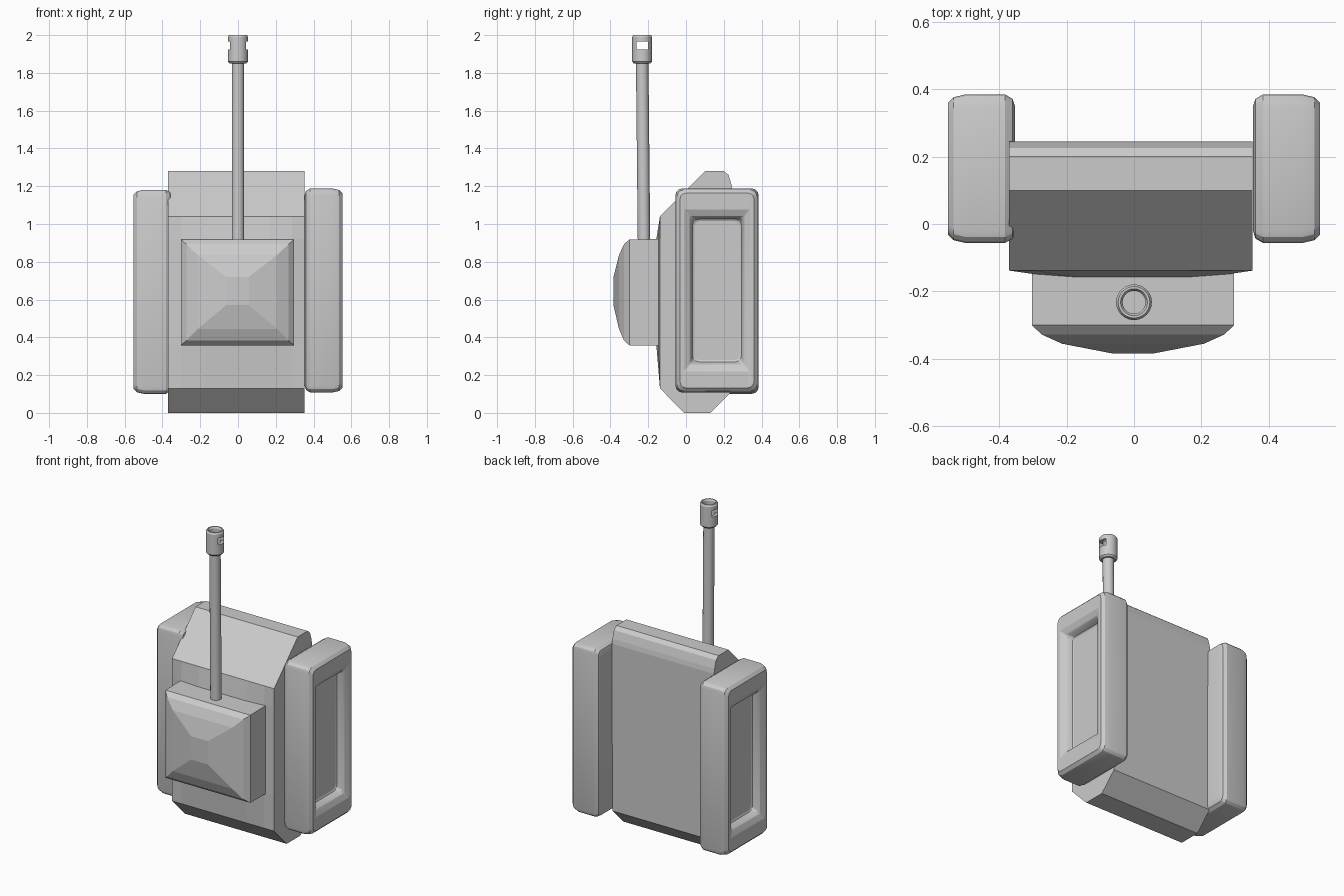
import bpy, bmesh, math

if "Cube" in bpy.data.objects:
    bpy.data.objects.remove(bpy.data.objects["Cube"])


def loft(name, rings, smooth=None):
    """Skin a list of equal-length closed point loops and cap both ends."""
    bm = bmesh.new()
    loops = [[bm.verts.new(p) for p in ring] for ring in rings]
    n = len(loops[0])
    for a, b in zip(loops, loops[1:]):
        for i in range(n):
            j = (i + 1) % n
            bm.faces.new((a[i], a[j], b[j], b[i]))
    bm.faces.new(loops[0][::-1])
    bm.faces.new(loops[-1])
    bmesh.ops.recalc_face_normals(bm, faces=bm.faces)
    me = bpy.data.meshes.new(name)
    bm.to_mesh(me)
    bm.free()
    ob = bpy.data.objects.new(name, me)
    bpy.context.collection.objects.link(ob)
    bpy.ops.object.select_all(action='DESELECT')
    ob.select_set(True)
    bpy.context.view_layer.objects.active = ob
    if smooth:
        bpy.ops.object.shade_smooth_by_angle(angle=math.radians(smooth))
    return ob


def rounded_rect(hw, hh, r, seg=3):
    """Points of a rounded rectangle centred on the origin."""
    pts = []
    for k, (sx, sy) in enumerate(((1, 1), (-1, 1), (-1, -1), (1, -1))):
        for s in range(seg + 1):
            a = math.pi / 2 * (k + s / seg)
            pts.append((sx * (hw - r) + r * math.cos(a),
                        sy * (hh - r) + r * math.sin(a)))
    return pts


def circle(r, y, z, n=24):
    return [(r * math.cos(2 * math.pi * i / n), y + r * math.sin(2 * math.pi * i / n), z)
            for i in range(n)]


# Body: side profile (y, z, bulge weight), front gently bowed across x
profile = [(-0.01, 0, 0), (0.13, 0, 0), (0.24, 0.11, 0), (0.245, 1.18, 0),
           (0.24, 1.21, 0), (0.225, 1.26, 0), (0.20, 1.28, 0), (0.10, 1.28, 0),
           (-0.138, 1.04, 0), (-0.138, 0.92, 1), (-0.138, 0.36, 1), (-0.138, 0.13, 0)]
stations = [(-0.37, 0), (-0.30, 0.010), (-0.175, 0.019),
            (0.165, 0.019), (0.285, 0.010), (0.352, 0)]
loft("body", [[(x, y - b * w, z) for y, z, w in profile] for x, b in stations])

# Front pack: box with a domed, faceted front (y, half width, half height, centre z)
pack = [(-0.13, 0.30, 0.282, 0.638), (-0.30, 0.30, 0.28, 0.638),
        (-0.328, 0.27, 0.255, 0.638), (-0.355, 0.21, 0.195, 0.64),
        (-0.384, 0.06, 0.075, 0.645)]
loft("front_pack", [[(sx * w - 0.003, y, cz + sz * h)
                     for sx, sz in ((-1, -1), (1, -1), (1, 1), (-1, 1))]
                    for y, w, h, cz in pack])

# Side pods: rounded blocks with a stepped recess in the outer face
pod = [(0.353, 0.185, 0.505, 0.02), (0.36, 0.207, 0.527, 0.03),
       (0.382, 0.22, 0.54, 0.035), (0.50, 0.22, 0.54, 0.035),
       (0.535, 0.212, 0.532, 0.035), (0.552, 0.195, 0.515, 0.03),
       (0.552, 0.174, 0.428, 0.004), (0.536, 0.145, 0.395, 0.008),
       (0.525, 0.138, 0.388, 0.02), (0.495, 0.130, 0.378, 0.035),
       (0.49, 0.120, 0.368, 0.03)]
for name, side, dz in (("right_pod", 1, 0.0), ("left_pod", -1, -0.007)):
    loft(name, [[(side * x, 0.164 + u, 0.648 + dz + v)
                 for u, v in rounded_rect(hw, hh, r)] for x, hw, hh, r in pod],
         smooth=20)

# Antenna rod, leaning very slightly forward
loft("antenna_rod", [circle(0.033, -0.222, 0.88), circle(0.033, -0.232, 1.86)], smooth=30)

# Hollow antenna tip with a window through both sides
tip = [(0.044, 1.85), (0.053, 1.86), (0.053, 1.99), (0.047, 2.0),
       (0.040, 2.0), (0.034, 1.99), (0.034, 1.87)]
bpy.ops.mesh.primitive_cube_add(size=1, location=(0, -0.232, 1.945))
cutter = bpy.context.object
cutter.name = "tip_window_cutter"
cutter.scale = (0.3, 0.062, 0.042)
cutter.hide_render = True
antenna_tip = loft("antenna_tip", [circle(r, -0.232, z) for r, z in tip], smooth=30)
cut = antenna_tip.modifiers.new("window", 'BOOLEAN')
cut.operation = 'DIFFERENCE'
cut.solver = 'EXACT'
cut.object = cutter
bpy.ops.object.modifier_apply(modifier="window")
bpy.data.objects.remove(cutter)
